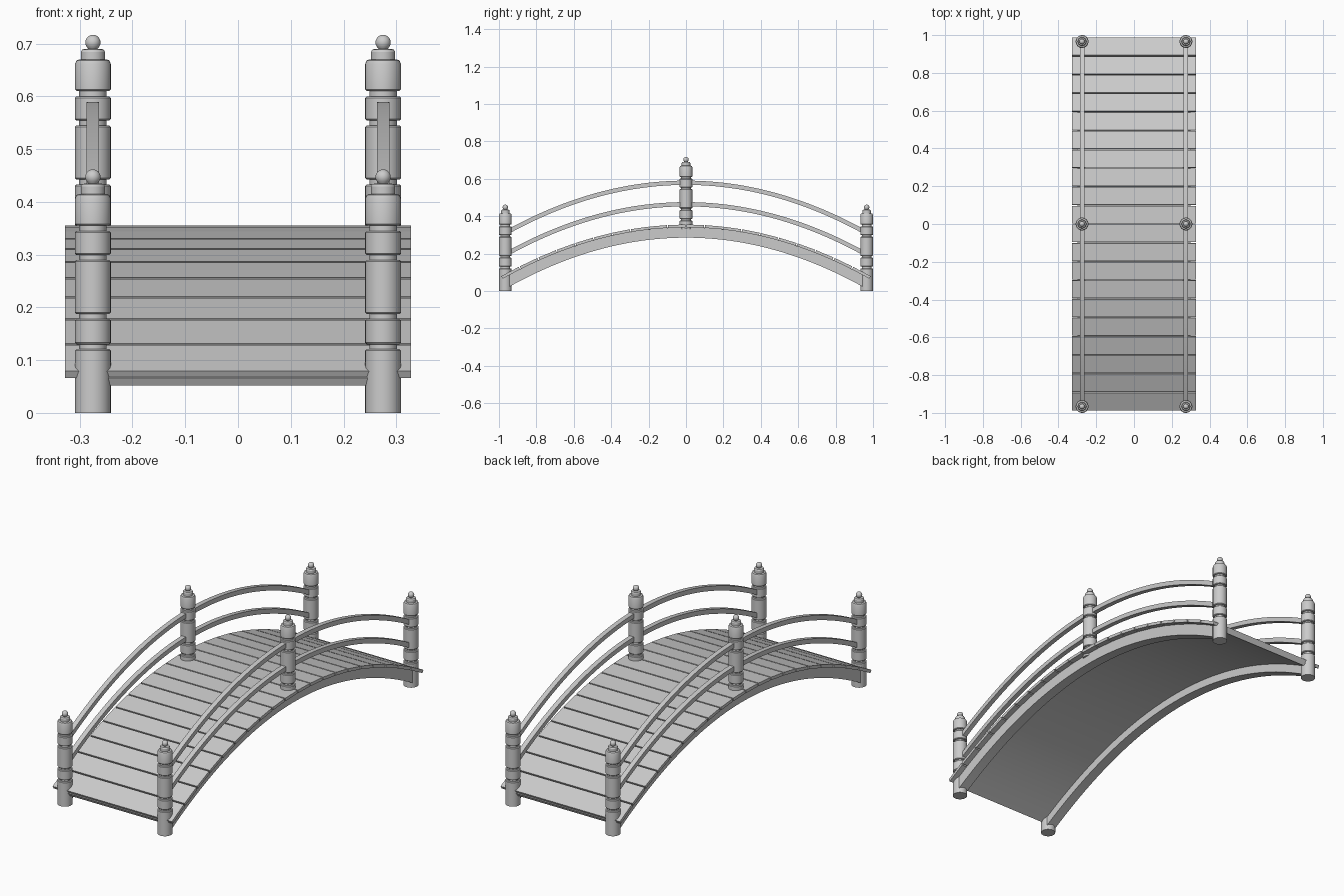
import bpy, bmesh, math

if "Cube" in bpy.data.objects:
    bpy.data.objects.remove(bpy.data.objects["Cube"])

END_Y, POST_X, POST_R = 0.966, 0.275, 0.033


def arch_strip(name, crown, rise, x0, x1, y0, y1, depth_top, depth_bottom, steps):
    """Solid strip following a parabola, offset downward along its normal."""
    def point(y, depth):
        slope = -2 * rise * y
        n = math.hypot(1, slope)
        return y + slope / n * depth, crown - rise * y * y - depth / n

    bm = bmesh.new()
    rings = []
    for i in range(steps + 1):
        y = y0 + (y1 - y0) * i / steps
        top, low = point(y, depth_top), point(y, depth_bottom)
        rings.append([bm.verts.new((x, *p)) for x, p in
                      ((x0, top), (x1, top), (x1, low), (x0, low))])
    for a, b in zip(rings, rings[1:]):
        for k in range(4):
            j = (k + 1) % 4
            bm.faces.new((a[k], a[j], b[j], b[k]))
    bm.faces.new(rings[0])
    bm.faces.new(rings[-1])
    return finish(bm, name)


def finish(bm, name):
    bmesh.ops.recalc_face_normals(bm, faces=bm.faces)
    mesh = bpy.data.meshes.new(name)
    bm.to_mesh(mesh)
    bm.free()
    ob = bpy.data.objects.new(name, mesh)
    bpy.context.collection.objects.link(ob)
    bpy.ops.object.select_all(action='DESELECT')
    ob.select_set(True)
    bpy.context.view_layer.objects.active = ob
    bpy.ops.object.shade_smooth_by_angle(angle=math.radians(30))
    return ob


def post(name, x, y, lift, bottom):
    """Turned post: grooved shaft, stepped cap and ball finial."""
    r, g, b = POST_R + 0.001, 0.026, 0.003
    prof = [(0, bottom), (r, bottom)]
    levels = [(0.121, 0.130), (0.178, 0.187), (0.290, 0.299), (0.345, 0.355)]
    for lo, hi in levels:
        prof += [(r, lo + lift - b), (r - b, lo + lift), (g, lo + lift),
                 (g, hi + lift), (r - b, hi + lift), (r, hi + lift + b)]
    prof += [(pr, z + lift) for pr, z in
             ((r, 0.406), (r - 0.003, 0.413), (r - 0.008, 0.415), (0.023, 0.415),
              (0.023, 0.429), (0.020, 0.434), (0.009, 0.435))]
    for i in range(3, 11):
        a = -math.pi / 2 + math.pi * i / 10
        prof.append((max(0, 0.0145 * math.cos(a)), 0.447 + lift + 0.0145 * math.sin(a)))
    bm = bmesh.new()
    vs = [bm.verts.new((x + pr, y, z)) for pr, z in prof]
    edges = [bm.edges.new(p) for p in zip(vs, vs[1:])]
    bmesh.ops.spin(bm, geom=vs + edges, cent=(x, y, 0), axis=(0, 0, 1),
                   angle=2 * math.pi, steps=32, use_duplicate=False)
    bmesh.ops.remove_doubles(bm, verts=bm.verts, dist=1e-5)
    return finish(bm, name)


# Deck planks with thin gaps between them
CROWN, RISE = 0.355, 0.283
count, gap, half = 20, 0.006, 0.99
pitch = 2 * half / count
for i in range(count):
    y = -half + i * pitch
    arch_strip(f"plank_{i + 1}", CROWN, RISE, -0.328, 0.328,
               y + gap / 2, y + pitch - gap / 2, 0, 0.015, 1)

# Smooth board under the planks
arch_strip("under_deck", CROWN, RISE, -0.26, 0.26, -half, half, 0.013, 0.030, 48)

for side, sx in (("left", -1), ("right", 1)):
    px = sx * POST_X
    # Curved side beam
    arch_strip(f"{side}_beam", CROWN, RISE, px - 0.025, px + 0.025,
               -0.985, 0.985, 0.0145, 0.070, 48)
    # Two arched handrails
    for rail, z in (("upper", 0.590), ("lower", 0.475)):
        arch_strip(f"{side}_{rail}_rail", z, 0.287, px - 0.012, px + 0.012,
                   -END_Y, END_Y, 0, 0.023, 48)
    # Posts at the ends and the crown
    post(f"{side}_front_post", px, -END_Y, 0, 0)
    post(f"{side}_middle_post", px, 0, 0.255, 0.330)
    post(f"{side}_back_post", px, END_Y, 0, 0)
